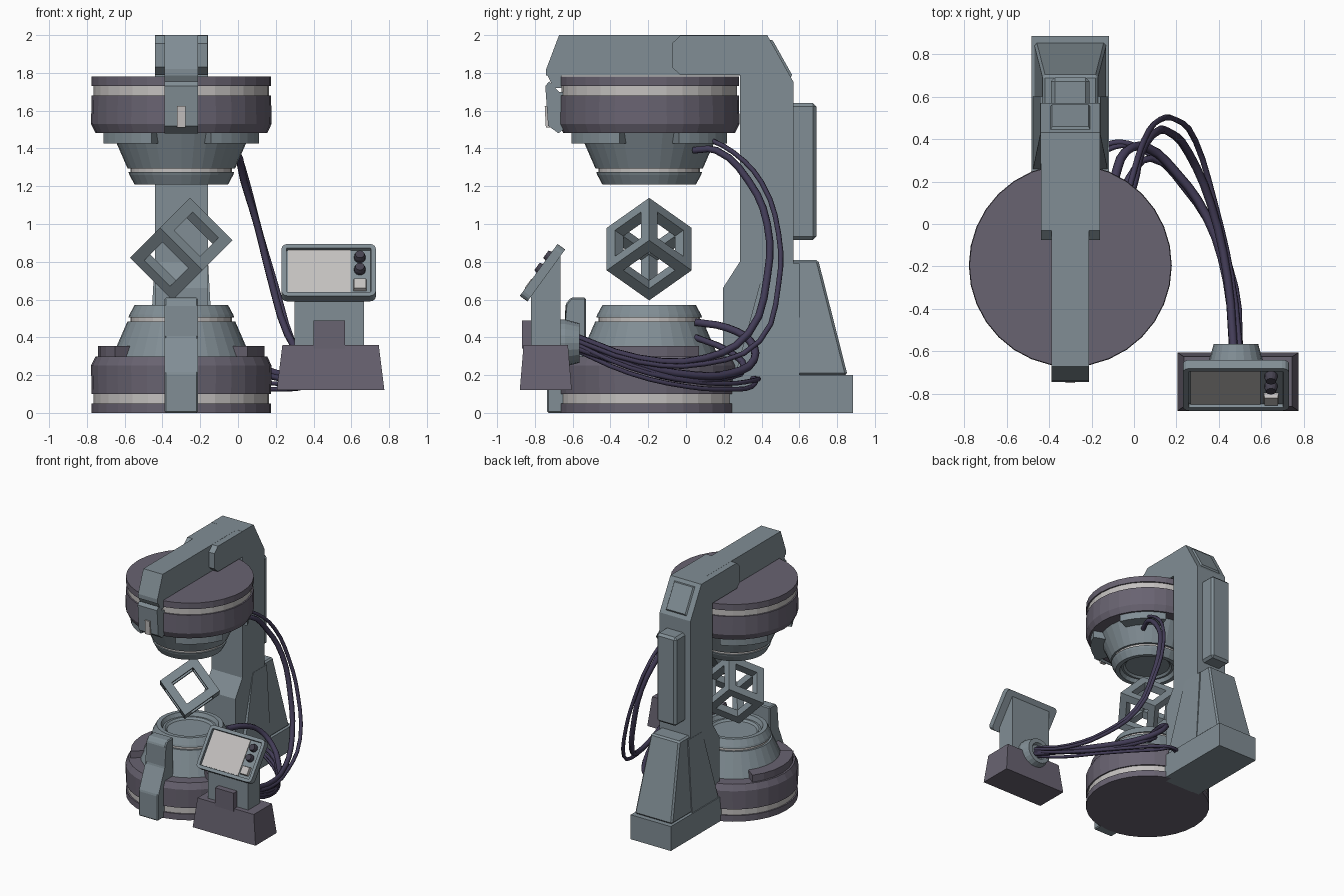
import bpy, bmesh
from math import sin, cos, pi, radians
from mathutils import Matrix, Vector

if "Cube" in bpy.data.objects:
    bpy.data.objects.remove(bpy.data.objects["Cube"])

CX, CY = -0.30, -0.195          # axis of the two round units


def material(name, rgb):
    m = bpy.data.materials.new(name)
    m.diffuse_color = (*rgb, 1)
    m.use_nodes = True
    m.node_tree.nodes["Principled BSDF"].inputs["Base Color"].default_value = m.diffuse_color
    return m


GREY = material("steel", (0.22, 0.27, 0.30))
DARK = material("dark_casing", (0.14, 0.125, 0.165))
LIGHT = material("pale_band", (0.55, 0.53, 0.52))
CABLE = material("cable", (0.055, 0.045, 0.095))
BLACK = material("knob", (0.06, 0.055, 0.08))


def finish(bm, name, mat, matrix=None):
    bmesh.ops.recalc_face_normals(bm, faces=bm.faces)
    me = bpy.data.meshes.new(name)
    bm.to_mesh(me)
    bm.free()
    me.materials.append(mat)
    ob = bpy.data.objects.new(name, me)
    bpy.context.collection.objects.link(ob)
    if matrix:
        ob.matrix_world = matrix
    return ob


def loft(name, rings, mat, matrix=None, bevel=0):
    """Closed solid through rings of equal point count."""
    bm = bmesh.new()
    vs = [[bm.verts.new(p) for p in r] for r in rings]
    n = len(vs[0])
    for a, b in zip(vs, vs[1:]):
        for i in range(n):
            bm.faces.new((a[i], a[(i + 1) % n], b[(i + 1) % n], b[i]))
    bm.faces.new(vs[0][::-1])
    bm.faces.new(vs[-1])
    if bevel:
        bmesh.ops.bevel(bm, geom=bm.edges[:], offset=bevel, segments=1, affect='EDGES')
    return finish(bm, name, mat, matrix)


def side_profile(name, pts, x0, x1, mat=GREY, bevel=0):
    """Extrude a (y, z) outline along x."""
    return loft(name, [[(x, y, z) for y, z in pts] for x in (x0, x1)], mat, None, bevel)


def frustum(name, lo, hi, z0, z1, mat, matrix=None, bevel=0):
    """Tapered box; lo and hi are (x0, x1, y0, y1)."""
    return loft(name, [[(a, c, z), (b, c, z), (b, d, z), (a, d, z)]
                       for (a, b, c, d), z in ((lo, z0), (hi, z1))], mat, matrix, bevel)


def lathe(name, prof, mat, matrix, n=32):
    return loft(name, [[(r * cos(2 * pi * i / n), r * sin(2 * pi * i / n), z)
                        for i in range(n)] for r, z in prof], mat, matrix)


# round units: the upper one is the lower one flipped over
lower = Matrix.Translation((CX, CY, 0))
upper = Matrix.Translation((CX, CY, 1.78)) @ Matrix.Rotation(pi, 4, 'X')
PARTS = [
    ("rim", [(.475, 0), (.475, .05)], DARK),
    ("band", [(.464, .05), (.464, .105)], LIGHT),
    ("drum", [(.475, .10), (.478, .25), (.455, .298), (.36, .298)], DARK),
    ("cone", [(.37, .29), (.285, .485), (.26, .485)], GREY),
    ("neck_band", [(.268, .48), (.268, .515)], LIGHT),
    ("cup", [(.28, .505), (.275, .52), (.248, .57), (.215, .57), (.20, .54), (.185, .54), (.17, .525)], GREY),
]
for side, mtx in (("lower", lower), ("upper", upper)):
    for nm, prof, mat in PARTS:
        lathe(f"{side}_{nm}", prof, mat, mtx)


# raised arc plates around the cones
def arc_plate(name, mid, half, mat, matrix):
    angs = [radians(mid - half + 2 * half * i / 6) for i in range(7)]
    ring = [(.44 * cos(a), .44 * sin(a)) for a in angs] + \
           [(.31 * cos(a), .31 * sin(a)) for a in reversed(angs)]
    loft(name, [[(x, y, z) for x, y in ring] for z in (.29, .355)], mat, matrix)


for i, a in enumerate((0, 180)):
    arc_plate(f"lower_arc_plate_{i}", a, 37, DARK, lower)
for i, a in enumerate((45, 135, 225, 315)):
    arc_plate(f"upper_arc_plate_{i}", a, 24, GREY, upper)

# rear column, foot and buttress
side_profile("column", [(.195, 0), (.195, .66), (.285, .80), (.285, 1.79), (.285, 2.0),
                        (.43, 2.0), (.57, 1.75), (.57, .15), (.57, 0)], CX - .14, CX + .14)
side_profile("column_head", [(-.075, 1.83), (-.03, 1.79), (.30, 1.79), (.30, 1.999),
                             (-.03, 1.999), (-.075, 1.955)], CX - .139, CX + .139)
frustum("column_foot", (CX - .182, CX + .182, .20, .885), (CX - .182, CX + .182, .20, .885), 0, .2, GREY)
frustum("buttress", (CX - .17, CX + .17, .43, .855), (CX - .13, CX + .13, .55, .70), .2, .81, GREY, None, .012)
frustum("column_skirt", (CX - .175, CX + .175, .26, .60), (CX - .142, CX + .142, .42, .60), .2, .79, GREY)
frustum("back_panel", (CX - .09, CX + .09, .55, .69), (CX - .09, CX + .09, .55, .69), .915, 1.64, GREY, None, .018)
slope = Matrix.Translation((CX, .50, 1.875)) @ Matrix.Rotation(radians(-60.7), 4, 'X')
frustum("slope_panel", (-.1, .1, -.12, .12), (-.085, .085, -.105, .105), -.01, .012, GREY, slope)

# top beam and its front clamp
side_profile("top_beam", [(-.74, 1.80), (-.74, 1.82), (-.672, 2.0), (.30, 2.0), (.30, 1.785), (-.74, 1.785)],
             CX - .088, CX + .088)
side_profile("beam_nose", [(-.735, 1.79), (-.66, 1.79), (-.66, 1.72), (-.70, 1.72)], CX - .088, CX + .088)
side_profile("beam_clamp", [(-.745, 1.73), (-.725, 1.755), (-.672, 1.70), (-.65, 1.70), (-.65, 1.50),
                            (-.675, 1.48), (-.73, 1.52)], CX - .088, CX + .088)
frustum("clamp_slot", (CX - .022, CX + .022, -.742, -.70), (CX - .022, CX + .022, -.748, -.70), 1.51, 1.625, LIGHT)

# front clamp of the lower unit
side_profile("lower_clamp", [(-.735, 0), (-.735, .21), (-.638, .40), (-.638, .575), (-.61, .61),
                             (-.53, .61), (-.53, .30), (-.60, .25), (-.60, 0)], CX - .088, CX + .088, GREY, .008)

# floating cube frame, balanced on a corner
bm = bmesh.new()
h, t = .159, .062
for axis in range(3):
    for s1 in (-1, 1):
        for s2 in (-1, 1):
            size, pos = [t, t, t], [0, 0, 0]
            size[axis] = 2 * h - (.002 * axis)
            pos[(axis + 1) % 3], pos[(axis + 2) % 3] = s1 * (h - t / 2), s2 * (h - t / 2)
            bmesh.ops.create_cube(bm, size=1, matrix=Matrix.Translation(pos) @ Matrix.Diagonal((*size, 1)))
cube_mtx = Matrix.Translation((CX, CY, .867)) @ Matrix.Rotation(pi / 4, 4, 'Y') @ Matrix.Rotation(pi / 4, 4, 'X')
finish(bm, "cube_frame", GREY, cube_mtx)

# console stand
frustum("console_base", (.205, .775, -.88, -.605), (.235, .745, -.86, -.625), .12, .36, DARK)
frustum("console_block", (.40, .567, -.868, -.80), (.40, .567, -.868, -.80), .34, .49, DARK)
side_profile("console_post", [(-.82, .35), (-.82, .62), (-.665, .84), (-.665, .35)], .30, .667)
plug = Matrix.Translation((.48, -.67, .37)) @ Matrix.Rotation(-pi / 2, 4, 'X')
lathe("console_plug", [(.125, 0), (.125, .03), (.105, .105), (.07, .105), (.06, .08)], GREY, plug, 20)

# tilted console head with a recessed face
head = Matrix.Translation((.48, -.78, .757)) @ Matrix.Rotation(radians(54), 4, 'X')
bm = bmesh.new()
outline = []
for sx, sy, a0 in ((1, 1, 0), (-1, 1, 90), (-1, -1, 180), (1, -1, 270)):
    for k in range(4):
        a = radians(a0 + 30 * k)
        outline.append((sx * .218 + .032 * cos(a), sy * .138 + .032 * sin(a)))
face = bm.faces.new([bm.verts.new((x, y, -.05)) for x, y in outline])
ext = bmesh.ops.extrude_face_region(bm, geom=[face])["geom"]
bmesh.ops.translate(bm, vec=(0, 0, .05), verts=[g for g in ext if isinstance(g, bmesh.types.BMVert)])
top = next(g for g in ext if isinstance(g, bmesh.types.BMFace))
for thick, drop in ((.026, 0), (.002, -.02)):
    bmesh.ops.inset_region(bm, faces=[top], thickness=thick)
    bmesh.ops.translate(bm, vec=(0, 0, drop), verts=top.verts[:])
finish(bm, "console_head", GREY, head)
frustum("screen", (-.215, .115, -.14, .14), (-.215, .115, -.14, .14), -.025, -.014, LIGHT, head)
for i, y in enumerate((.09, .01)):
    lathe(f"knob_{i}", [(.03, -.025), (.03, .0), (.024, .018)], BLACK,
          head @ Matrix.Translation((.165, y, 0)), 14)
frustum("button", (.13, .202, -.125, -.055), (.135, .197, -.12, -.06), -.025, .004, LIGHT, head)


# cables from the console plug to the round units and the foot
def cable(name, pts, radius):
    cu = bpy.data.curves.new(name, 'CURVE')
    cu.dimensions = '3D'
    cu.bevel_depth, cu.bevel_resolution, cu.resolution_u = radius, 1, 3
    cu.use_fill_caps = True
    sp = cu.splines.new('BEZIER')
    sp.bezier_points.add(len(pts) - 1)
    for bp, p in zip(sp.bezier_points, pts):
        bp.co = p
        bp.handle_left_type = bp.handle_right_type = 'AUTO'
    cu.materials.append(CABLE)
    bpy.context.collection.objects.link(bpy.data.objects.new(name, cu))


cable("upper_cable_thick", [(-.06, .04, 1.39), (-.01, .16, 1.39), (.03, .33, 1.23), (.10, .43, 1.0), (.17, .43, .72),
                            (.26, .33, .42), (.36, .1, .29), (.44, -.25, .29), (.47, -.60, .41)], .02)
cable("upper_cable_thin", [(-.04, .10, 1.46), (.0, .25, 1.38), (.05, .40, 1.22), (.12, .49, .95), (.20, .49, .68),
                           (.29, .39, .38), (.38, .1, .26), (.46, -.25, .27), (.50, -.60, .39)], .014)
cable("lower_cable_thick", [(-.14, .05, .48), (-.09, .22, .45), (-.04, .34, .38), (.06, .36, .28), (.20, .24, .21),
                            (.34, .04, .2), (.44, -.27, .26), (.47, -.60, .37)], .022)
cable("lower_cable_mid", [(-.10, .05, .40), (-.02, .22, .33), (.08, .31, .24), (.24, .17, .18),
                          (.38, -.05, .18), (.46, -.3, .25), (.50, -.60, .35)], .018)
for i, d in enumerate((0, .03)):
    cable(f"foot_cable_{i}", [(-.15, .34 + d, .18), (-.06, .37 + d / 2, .18), (.04, .35, .14 + d), (.2, .22, .125 + d),
                              (.36, 0, .14 + d), (.45 + d, -.3, .21 + d), (.47 + d, -.60, .34 + d)], .013)
